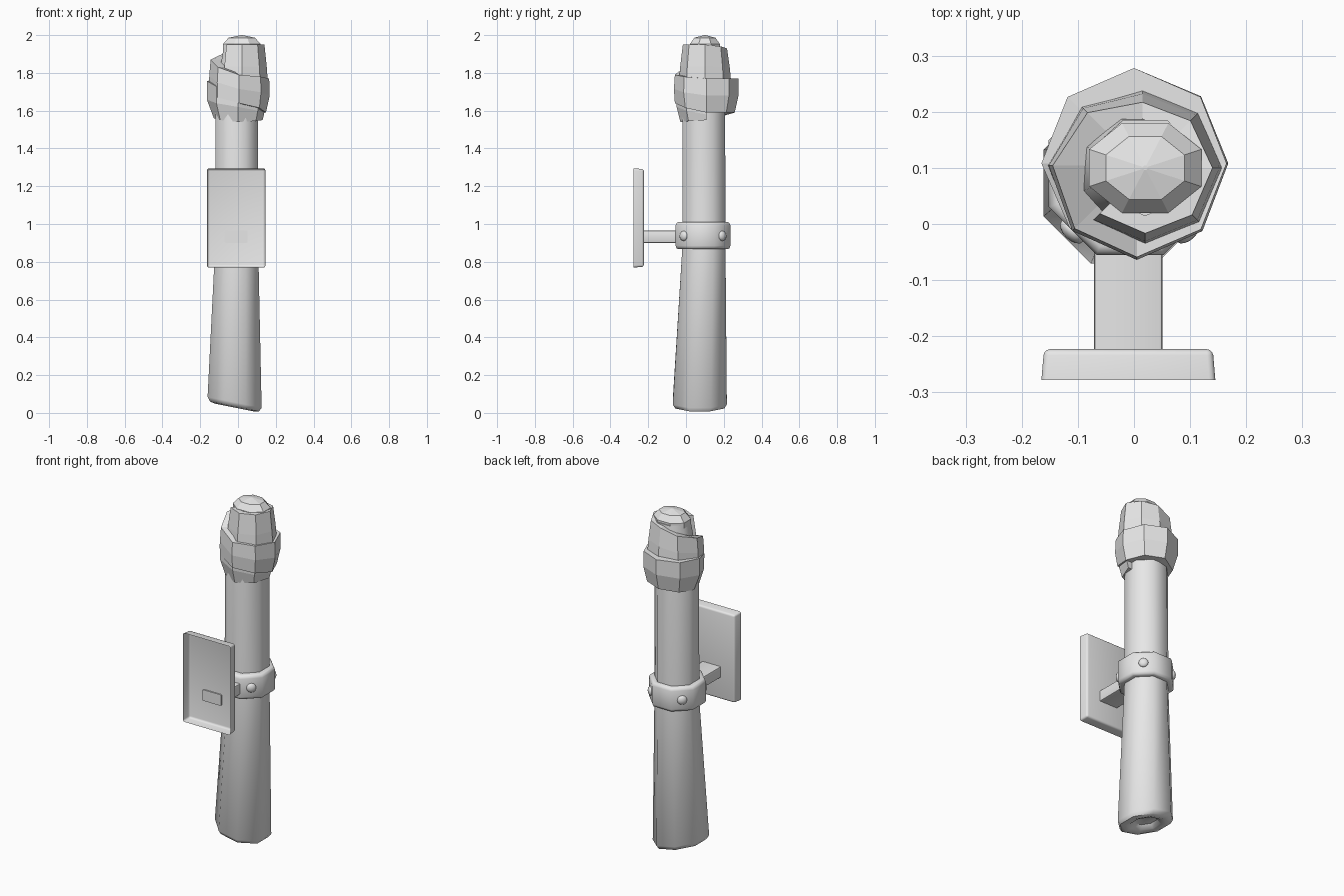
import bpy, bmesh, math
from mathutils import Vector, Matrix

cube = bpy.data.objects.get("Cube")
if cube:
    bpy.data.objects.remove(cube)

grey = bpy.data.materials.new("plain grey")
grey.use_nodes = True
grey.diffuse_color = (0.8, 0.8, 0.8, 1)
grey.node_tree.nodes["Principled BSDF"].inputs["Base Color"].default_value = (0.8, 0.8, 0.8, 1)


def finish(name, bm, smooth=None):
    """Turn a bmesh into a named object, smooth below the given angle."""
    bmesh.ops.recalc_face_normals(bm, faces=bm.faces[:])
    mesh = bpy.data.meshes.new(name)
    bm.to_mesh(mesh)
    bm.free()
    mesh.materials.append(grey)
    obj = bpy.data.objects.new(name, mesh)
    bpy.context.collection.objects.link(obj)
    if smooth:
        bpy.ops.object.select_all(action='DESELECT')
        obj.select_set(True)
        bpy.context.view_layer.objects.active = obj
        bpy.ops.object.shade_smooth_by_angle(angle=math.radians(smooth))
    return obj


def octagon(cx, cy, z, rx, ry=None, slope=0):
    """Flat-sided octagon ring; rx and ry reach the middle of the sides."""
    ring = []
    for i in range(8):
        a = math.radians(45 * i + 22.5)
        k = 1 / math.cos(math.radians(22.5))
        x = rx * k * math.cos(a)
        y = (ry or rx) * k * math.sin(a)
        ring.append((cx + x, cy + y, z + slope * x))
    return ring


def loft(name, rings, smooth=None, loop=False, bridge_loop=True):
    """Skin a list of rings; caps the ends unless the rings form a loop."""
    bm = bmesh.new()
    rows = [[bm.verts.new(p) for p in ring] for ring in rings]
    pairs = list(zip(rows, rows[1:]))
    if loop:
        pairs.append((rows[-1], rows[0]))
    for a, b in pairs:
        n = len(a)
        for i in range(n):
            j = (i + 1) % n
            bm.faces.new((a[i], a[j], b[j], b[i]))
    if not loop:
        bm.faces.new(rows[0])
        bm.faces.new(rows[-1])
    return finish(name, bm, smooth)


AXIS_X, AXIS_Y = -0.007, 0.095

# Shaft: flared grip with a slanted, hollowed foot, running up into the head
loft("shaft", [
    octagon(-0.018, 0.073, 0.06, 0.06, slope=-0.2),
    octagon(-0.018, 0.073, 0.035, 0.08, slope=-0.2),
    octagon(-0.018, 0.073, 0.028, 0.105, slope=-0.2),
    octagon(-0.018, 0.073, 0.034, 0.13, slope=-0.2),
    octagon(-0.018, 0.073, 0.056, 0.143, slope=-0.2),
    octagon(AXIS_X, AXIS_Y, 0.88, 0.114),
    octagon(AXIS_X, AXIS_Y, 1.68, 0.112),
    octagon(0.02, 0.1, 1.94, 0.095, 0.085),
], smooth=50)

# Collar with rounded rims
loft("collar", [octagon(AXIS_X, 0.09, z, r) for z, r in (
    (0.867, 0.105), (0.867, 0.13), (0.872, 0.14), (0.885, 0.145),
    (0.992, 0.145), (1.005, 0.14), (1.01, 0.13), (1.01, 0.105))],
    smooth=50, loop=True)

# Rivets on the diagonal sides of the collar
for i, side in enumerate(("back_left", "back_right", "front_right", "front_left")):
    a = math.radians(45 + 90 * i)
    bm = bmesh.new()
    bmesh.ops.create_uvsphere(bm, u_segments=12, v_segments=8, radius=0.027)
    bmesh.ops.scale(bm, vec=(1, 1, 0.6), verts=bm.verts)
    turn = Vector((math.cos(a), math.sin(a), 0)).to_track_quat('Z', 'Y').to_matrix().to_4x4()
    spot = (AXIS_X + 0.145 * math.cos(a), 0.09 + 0.145 * math.sin(a), 0.937)
    bmesh.ops.transform(bm, matrix=Matrix.Translation(spot) @ turn, verts=bm.verts)
    finish("rivet_" + side, bm, 60)


def block(size, centre):
    bm = bmesh.new()
    bmesh.ops.create_cube(bm, size=1)
    bmesh.ops.scale(bm, vec=size, verts=bm.verts)
    bmesh.ops.translate(bm, vec=centre, verts=bm.verts)
    return bm


# Arm between collar and wall plate
bm = block((0.122, 0.185, 0.065), (-0.01, -0.138, 0.933))
bmesh.ops.bevel(bm, geom=[e for e in bm.edges if abs(e.verts[0].co.y - e.verts[1].co.y) > 0.1],
                offset=0.006, segments=2, profile=0.5, affect='EDGES')
finish("bracket_arm", bm, 40)

# Wall plate: shallow tray, open towards the wall
bm = block((0.31, 0.055, 0.525), (-0.01, -0.2505, 1.032))
front = min(bm.faces, key=lambda f: f.calc_center_median().y)
bmesh.ops.delete(bm, geom=[front], context='FACES_ONLY')
for v in bm.verts:
    if v.co.y > -0.25:
        v.co.x = -0.01 + (v.co.x + 0.01) * 0.97
        v.co.z = 1.032 + (v.co.z - 1.032) * 0.985
bmesh.ops.bevel(bm, geom=[e for e in bm.edges if not e.is_boundary],
                offset=0.011, segments=3, profile=0.5, affect='EDGES')
finish("wall_plate", bm, 40)

# Spiral wrap: angle, top z, bottom z, top / middle / bottom radius
KEYS = (
    (-135, 1.95, 1.72, .115, .13, .14),
    (0, 1.95, 1.72, .12, .132, .14),
    (90, 1.93, 1.72, .115, .13, .14),
    (180, 1.87, 1.7, .155, .162, .165),
    (270, 1.79, 1.64, .165, .17, .165),
    (360, 1.77, 1.59, .165, .168, .148),
    (450, 1.77, 1.59, .17, .17, .15),
    (540, 1.757, 1.56, .165, .165, .128),
    (630, 1.7, 1.54, .16, .158, .138),
    (720, 1.61, 1.55, .142, .138, .13),
)


def wrap_at(angle):
    for a, b in zip(KEYS, KEYS[1:]):
        if a[0] <= angle <= b[0]:
            t = (angle - a[0]) / (b[0] - a[0])
            return [p + (q - p) * t for p, q in zip(a, b)][1:]


sections = []
for angle in range(-135, 721, 45):
    top, bottom, r_top, r_mid, r_low = wrap_at(angle)
    blend = min(1, max(0, angle / 360))
    cx, cy = 0.02 * (1 - blend), 0.1 + 0.008 * blend
    a = math.radians(angle)
    sections.append([
        (cx + r * math.cos(a), cy + r * math.sin(a), z) for r, z in (
            (0.085, top), (r_top, top), (r_mid, (top + bottom) / 2),
            (r_low, bottom), (0.1, bottom))])
loft("head_wrap", sections)

# Faceted cap at the tip
loft("tip_cap", [
    octagon(0.02, 0.1, 1.92, 0.1, 0.08),
    octagon(0.02, 0.1, 1.952, 0.1, 0.08),
    octagon(0.02, 0.1, 1.986, 0.07, 0.056),
    octagon(0.02, 0.1, 2.0, 0.004),
])
